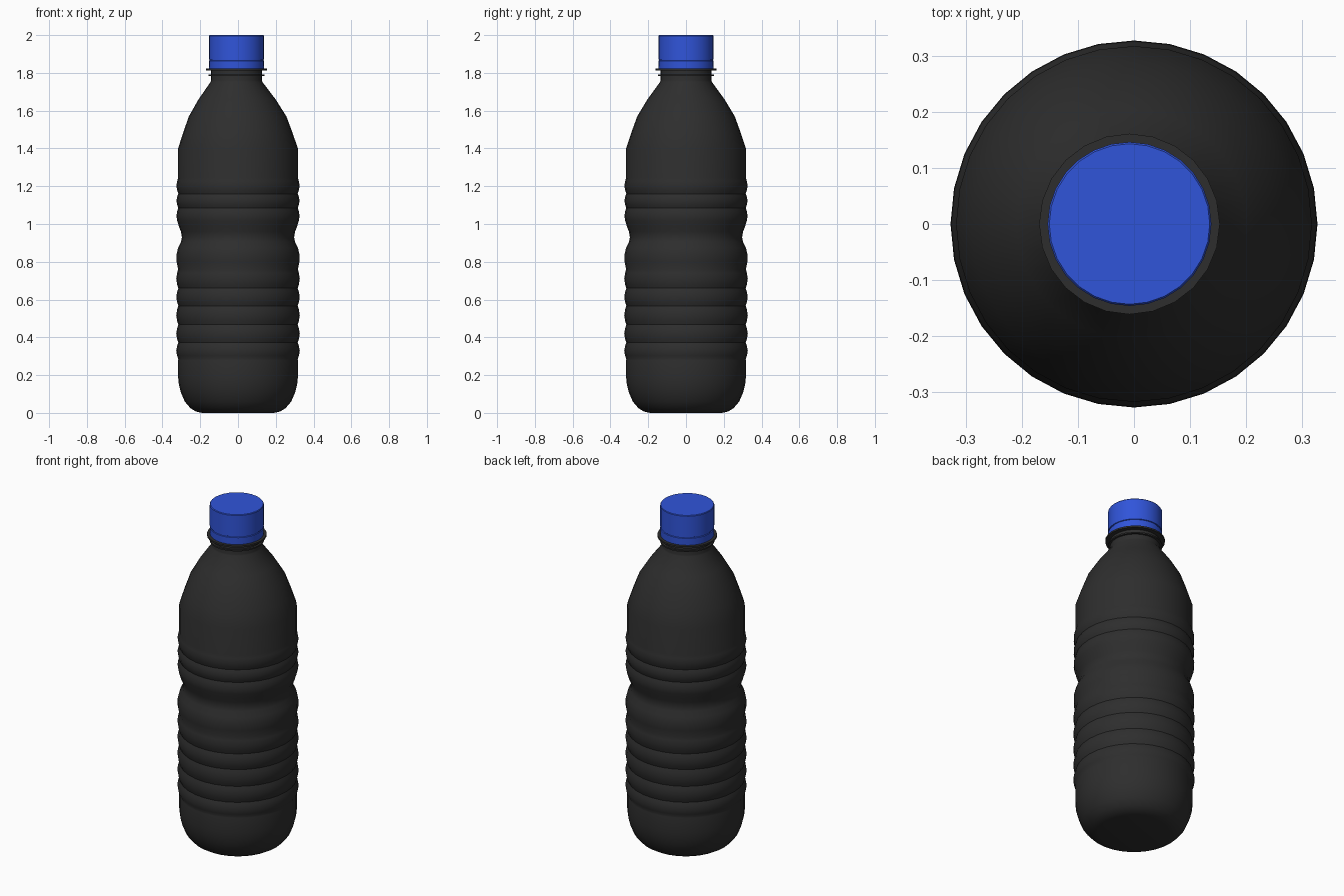
import bpy, bmesh, math

if "Cube" in bpy.data.objects:
    bpy.data.objects.remove(bpy.data.objects["Cube"])


def material(name, rgb):
    m = bpy.data.materials.new(name)
    m.diffuse_color = (*rgb, 1)
    m.use_nodes = True
    m.node_tree.nodes["Principled BSDF"].inputs["Base Color"].default_value = m.diffuse_color
    return m


def lathe(name, profile, sides, mat, angle=35):
    """Closed turned shape from (radius, height, x offset) rings."""
    bm = bmesh.new()
    rings = []
    for r, z, ox in profile:
        rings.append([bm.verts.new((ox + r * math.cos(2 * math.pi * i / sides),
                                    r * math.sin(2 * math.pi * i / sides), z))
                      for i in range(sides)])
    for a, b in zip(rings, rings[1:]):
        for i in range(sides):
            j = (i + 1) % sides
            bm.faces.new((a[i], a[j], b[j], b[i]))
    bm.faces.new(rings[0][::-1])
    bm.faces.new(rings[-1])
    bmesh.ops.recalc_face_normals(bm, faces=bm.faces[:])
    me = bpy.data.meshes.new(name)
    bm.to_mesh(me)
    bm.free()
    me.materials.append(mat)
    ob = bpy.data.objects.new(name, me)
    bpy.context.collection.objects.link(ob)
    bpy.ops.object.select_all(action='DESELECT')
    ob.select_set(True)
    bpy.context.view_layer.objects.active = ob
    bpy.ops.object.shade_smooth_by_angle(angle=math.radians(angle))
    return ob


black = material("dark plastic", (0.027, 0.027, 0.027))
blue = material("blue plastic", (0.03, 0.09, 0.7))

NECK_X = -0.008  # neck and cap sit slightly off centre

# Bottle base
body = [(0.19, 0.0), (0.222, 0.007), (0.252, 0.025), (0.282, 0.06),
        (0.303, 0.11), (0.313, 0.15), (0.317, 0.19), (0.317, 0.28)]


def bump(z0, z1, valley, peak):
    """Rounded rib between two grooves."""
    for t in (0.0, 0.2, 0.5, 0.8):
        body.append((valley + (peak - valley) * math.sin(math.pi * t), z0 + (z1 - z0) * t))


# Lower ribs
for z0, z1 in ((0.285, 0.372), (0.372, 0.467), (0.467, 0.567), (0.567, 0.66), (0.66, 0.76)):
    bump(z0, z1, 0.316, 0.327)
# Waist
body += [(0.317, 0.76), (0.325, 0.80), (0.325, 0.84), (0.317, 0.875), (0.302, 0.905),
         (0.297, 0.93), (0.302, 0.96), (0.314, 0.99)]
# Upper ribs
for z0, z1 in ((1.0, 1.085), (1.085, 1.16), (1.16, 1.245)):
    bump(z0, z1, 0.316, 0.326)
body += [(0.317, 1.245), (0.317, 1.40)]
profile = [(r, z, 0) for r, z in body]
# Shoulder
profile += [(0.289, 1.485, -0.001), (0.258, 1.57, -0.002),
            (0.204, 1.66, -0.005), (0.137, 1.752, NECK_X)]
# Neck
profile += [(0.135, 1.76, NECK_X), (0.135, 1.83, NECK_X)]
lathe("bottle_body", profile, 32, black)

# Neck rings
for name, r, z0, z1 in (("neck_ring", 0.147, 1.783, 1.791), ("neck_flange", 0.161, 1.812, 1.822)):
    lathe(name, [(r, z0, NECK_X), (r, z1, NECK_X)], 24, black)

# Cap with tamper band groove
lathe("cap", [(r, z, NECK_X) for r, z in (
    (0.145, 1.823), (0.146, 1.864), (0.142, 1.866), (0.142, 1.870),
    (0.146, 1.872), (0.146, 1.996), (0.143, 2.0))], 28, blue)
